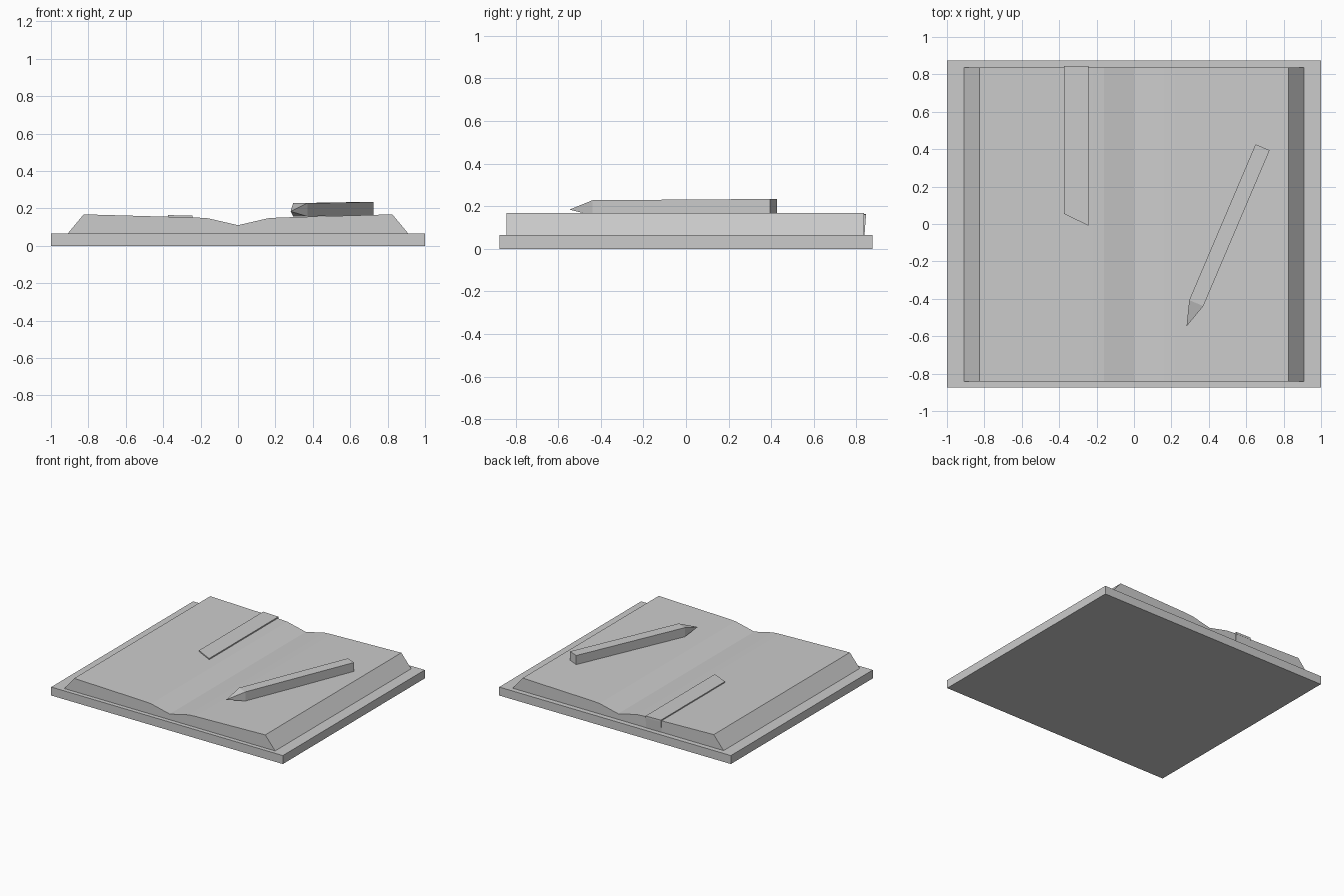
import bpy
import bmesh
from mathutils import Vector

cube = bpy.data.objects.get("Cube")
if cube:
    bpy.data.objects.remove(cube, do_unlink=True)

grey = bpy.data.materials.new("plain grey")
grey.use_nodes = True
colour = (0.6, 0.6, 0.6, 1)
grey.diffuse_color = colour
grey.node_tree.nodes["Principled BSDF"].inputs["Base Color"].default_value = colour


def finish(name, bm):
    bmesh.ops.recalc_face_normals(bm, faces=bm.faces)
    mesh = bpy.data.meshes.new(name)
    bm.to_mesh(mesh)
    bm.free()
    mesh.materials.append(grey)
    obj = bpy.data.objects.new(name, mesh)
    bpy.context.collection.objects.link(obj)
    return obj


def prism(name, outline, offset):
    """Closed solid swept from an outline along an offset."""
    bm = bmesh.new()
    face = bm.faces.new([bm.verts.new(p) for p in outline])
    swept = bmesh.ops.extrude_face_region(bm, geom=[face], use_keep_orig=True)
    verts = [g for g in swept["geom"] if isinstance(g, bmesh.types.BMVert)]
    bmesh.ops.translate(bm, verts=verts, vec=offset)
    return finish(name, bm)


# Cover board
prism("cover", [(-1, -0.875, 0), (1, -0.875, 0), (1, 0.875, 0), (-1, 0.875, 0)],
      (0, 0, 0.066))

# Open pages: mirrored cross-section with a valley at the spine
half = [(0.16, 0.147), (0.22, 0.151), (0.825, 0.168), (0.91, 0.066)]
section = [(-x, z) for x, z in reversed(half)] + [(0, 0.11)] + half
prism("pages", [(x, -0.842, z) for x, z in section], (0, 1.678, 0))

# Ribbon bookmark lying on the left page, with a slanted end
left, right = -0.375, -0.242
ribbon = prism("bookmark", [(left, 0.055, 0.15), (right, -0.01, 0.15),
                            (right, 0.845, 0.15), (left, 0.845, 0.15)], (0, 0, 0.014))
for v in ribbon.data.vertices:
    if v.co.x > -0.3:
        v.co.z -= 0.003

# Ribbon end folded down over the back of the pages
prism("bookmark_fold", [(left, 0.83, 0.163), (left, 0.845, 0.163), (left, 0.838, 0.067),
                        (left, 0.83, 0.067)], (right - left, 0, -0.003))

# Square pencil with a pointed tip, resting on the right page
front, back = Vector((0.333, -0.423, 0.157)), Vector((0.6875, 0.41, 0.163))
along = (back - front).normalized()
side = Vector((along.y, -along.x, 0)).normalized() * 0.041
up = Vector((0, 0, 0.071))
bm = bmesh.new()
rings = [[bm.verts.new(c + p) for p in (-side, side, side + up, up - side)]
         for c in (front, back)]
tip = bm.verts.new((0.281, -0.547, 0.184))
bm.faces.new(rings[1])
for i in range(4):
    j = (i + 1) % 4
    bm.faces.new((rings[0][i], rings[0][j], rings[1][j], rings[1][i]))
    bm.faces.new((rings[0][i], rings[0][j], tip))
finish("pencil", bm)
